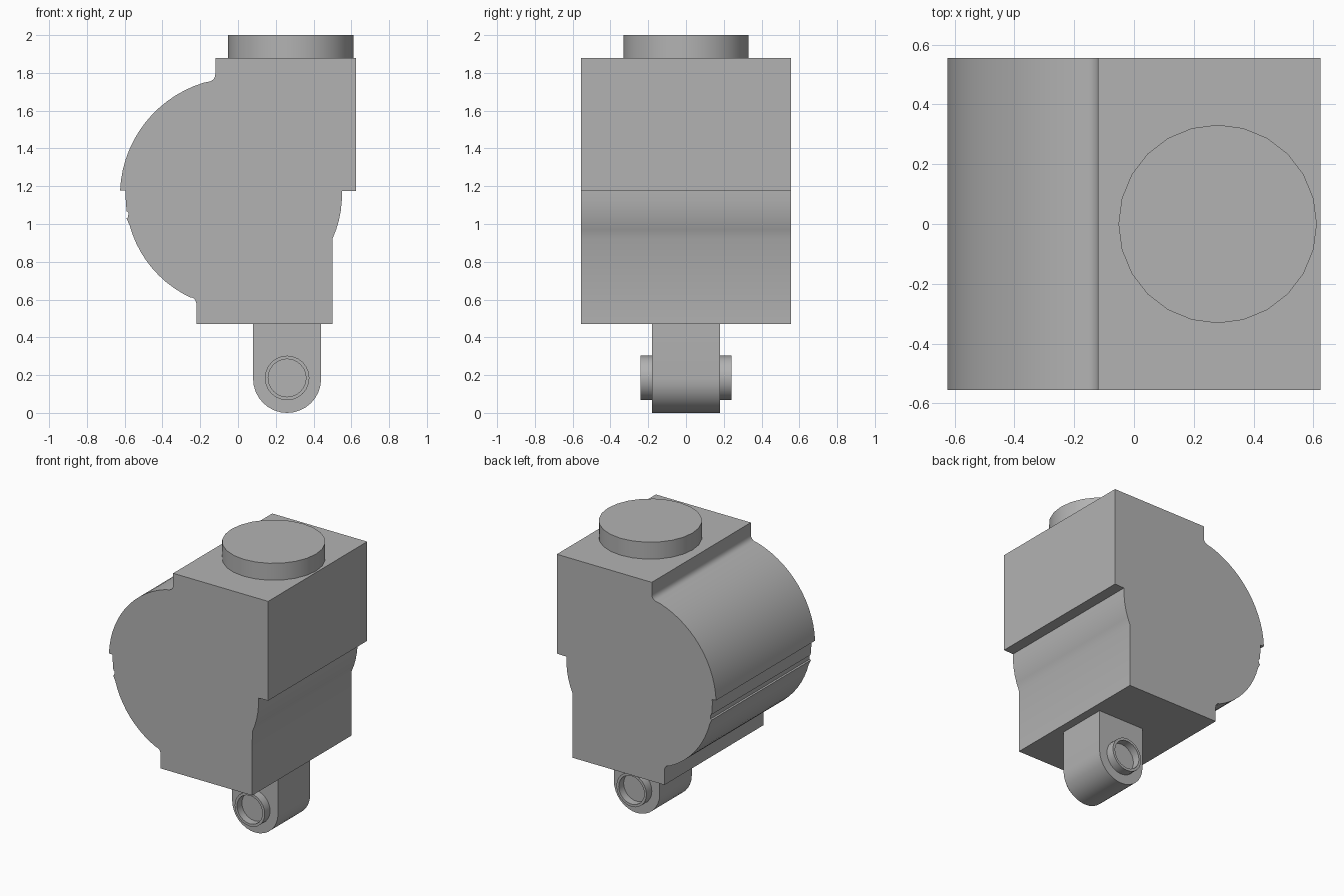
import bpy, bmesh
from math import sin, cos, pi, radians
from mathutils import Matrix

cube = bpy.data.objects.get("Cube")
if cube:
    bpy.data.objects.remove(cube)

grey = bpy.data.materials.new("plain grey")
grey.use_nodes = True
colour = (0.45, 0.45, 0.45, 1)
grey.diffuse_color = colour
grey.node_tree.nodes["Principled BSDF"].inputs["Base Color"].default_value = colour


def finish(bm, name):
    bmesh.ops.recalc_face_normals(bm, faces=bm.faces[:])
    mesh = bpy.data.meshes.new(name)
    bm.to_mesh(mesh)
    bm.free()
    mesh.materials.append(grey)
    ob = bpy.data.objects.new(name, mesh)
    bpy.context.collection.objects.link(ob)
    bpy.ops.object.select_all(action="DESELECT")
    ob.select_set(True)
    bpy.context.view_layer.objects.active = ob
    bpy.ops.object.shade_smooth_by_angle(angle=radians(30))
    return ob


def arc(cx, cz, r, start, end, steps):
    """Points along an arc in the xz plane, angles in degrees."""
    angles = [radians(start + (end - start) * i / steps) for i in range(steps + 1)]
    return [(cx + r * cos(a), cz + r * sin(a)) for a in angles]


def extrude_profile(name, points, half_width):
    bm = bmesh.new()
    face = bm.faces.new([bm.verts.new((x, -half_width, z)) for x, z in points])
    moved = bmesh.ops.extrude_face_region(bm, geom=[face], use_keep_orig=True)["geom"]
    verts = [v for v in moved if isinstance(v, bmesh.types.BMVert)]
    bmesh.ops.translate(bm, verts=verts, vec=(0, 2 * half_width, 0))
    return finish(bm, name)


# Main body: rounded back, stepped front, small groove
CZ = 1.15
body = [(0.625, 1.88), (-0.12, 1.88)]
body += arc(-0.16, 1.793, 0.04, 0, -75, 4)
body += arc(0, CZ, 0.625, 107, 177.5, 14)
body += arc(0, CZ, 0.595, 177.5, 188, 3)
body += [(-0.58, 1.06), (-0.582, 1.035), (-0.591, 1.03)]
body += arc(0, CZ, 0.595, 195, 245, 10)
body += arc(-0.26, 0.575, 0.04, 65, 0, 4)
body += [(-0.22, 0.47), (0.5, 0.47)]
body += arc(0, CZ, 0.55, -24.5, 2.5, 5)
body += [(0.625, 1.176)]
extrude_profile("body", body, 0.555)

# Round-ended lug underneath
lug = [(0.08, 0.47)] + arc(0.26, 0.18, 0.18, 180, 360, 16) + [(0.44, 0.47)]
extrude_profile("hinge_lug", lug, 0.18)

# Round stud on top
bm = bmesh.new()
bmesh.ops.create_cone(bm, cap_ends=True, segments=24, radius1=0.332, radius2=0.332,
                      depth=0.12, matrix=Matrix.Translation((0.28, 0, 1.94)))
finish(bm, "top_stud")

# Hinge pin with recessed ends
bm = bmesh.new()
place = Matrix.Translation((0.26, 0, 0.185)) @ Matrix.Rotation(pi / 2, 4, "X")
bmesh.ops.create_cone(bm, cap_ends=True, segments=24, radius1=0.118, radius2=0.118,
                      depth=0.48, matrix=place)
caps = [f for f in bm.faces if len(f.verts) > 4]
bmesh.ops.inset_individual(bm, faces=caps, thickness=0.018)
for cap in caps:
    # Walls of each recess, then its floor
    side = 1 if cap.calc_center_median().y > 0 else -1
    floor = bmesh.ops.extrude_discrete_faces(bm, faces=[cap])["faces"][0]
    bmesh.ops.translate(bm, verts=floor.verts[:], vec=(0, -side * 0.055, 0))
finish(bm, "hinge_pin")
